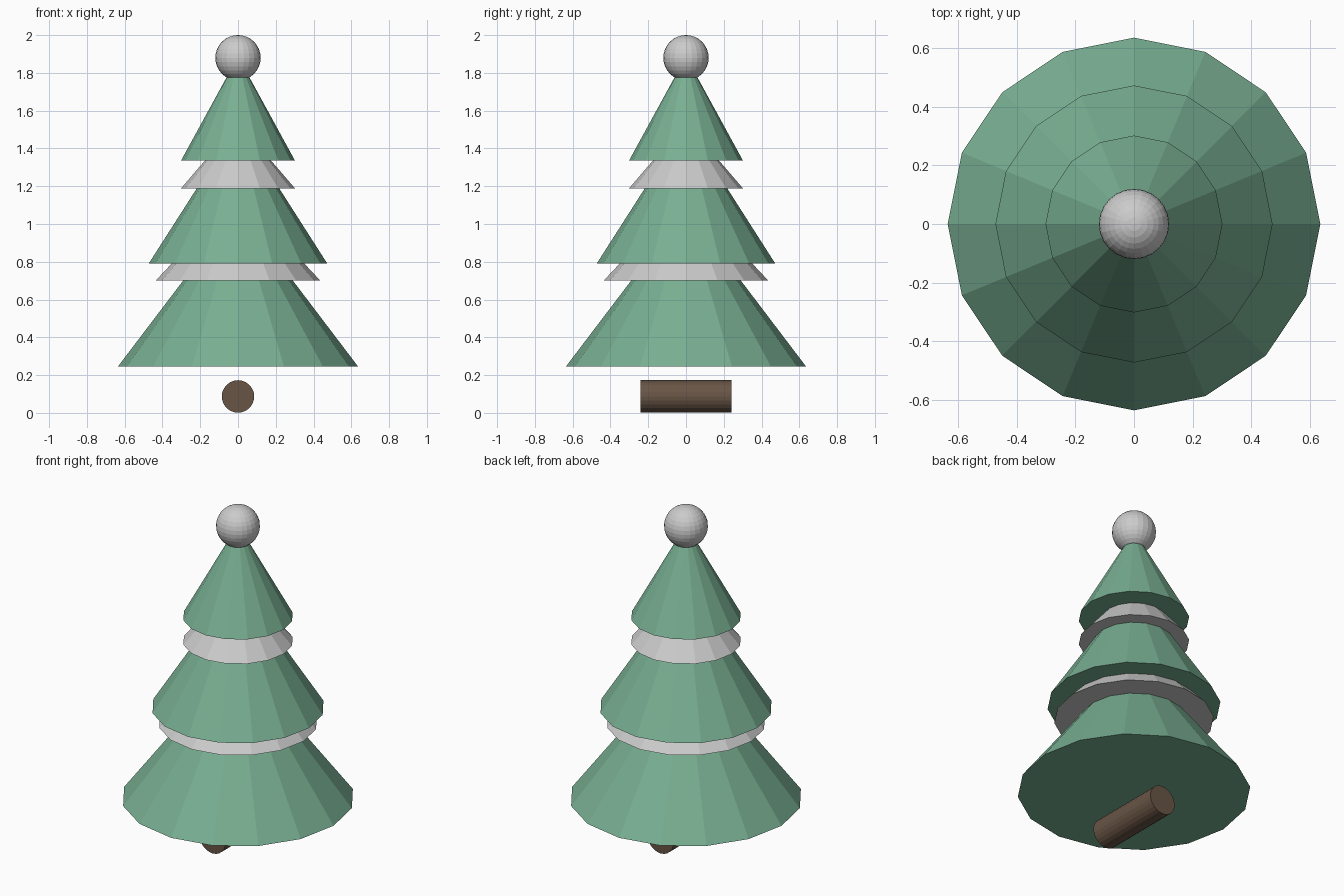
import bpy
import math

if "Cube" in bpy.data.objects:
    bpy.data.objects.remove(bpy.data.objects["Cube"])


def material(name, rgb):
    m = bpy.data.materials.new(name)
    m.diffuse_color = (*rgb, 1)
    m.use_nodes = True
    m.node_tree.nodes["Principled BSDF"].inputs["Base Color"].default_value = m.diffuse_color
    return m


green = material("pine_green", (0.19, 0.43, 0.29))
brown = material("bark_brown", (0.14, 0.09, 0.06))


def finish(name, mat=None):
    ob = bpy.context.object
    ob.name = name
    if mat:
        ob.data.materials.append(mat)
    return ob


def tier(name, base_z, tip_z, radius, mat=None):
    # closed 16-sided cone standing on base_z
    h = tip_z - base_z
    bpy.ops.mesh.primitive_cone_add(vertices=16, radius1=radius, radius2=0,
                                    depth=h, location=(0, 0, base_z + h / 2))
    return finish(name, mat)


# Green branch tiers with snow tiers peeking out between them
tier("lower_branches", 0.245, 1.083, 0.636, green)
tier("lower_snow", 0.70, 1.165, 0.436)
tier("middle_branches", 0.79, 1.53, 0.473, green)
tier("upper_snow", 1.188, 1.54, 0.302)
tier("top_branches", 1.335, 1.887, 0.302, green)

# Ball on the tip
bpy.ops.mesh.primitive_uv_sphere_add(segments=24, ring_count=16, radius=0.12,
                                     location=(0, 0, 1.88))
finish("top_ball")

# Log lying front to back below the branches
bpy.ops.mesh.primitive_cylinder_add(vertices=24, radius=0.086, depth=0.484,
                                    location=(0, 0, 0.087),
                                    rotation=(math.pi / 2, 0, 0))
finish("trunk_log", brown)
